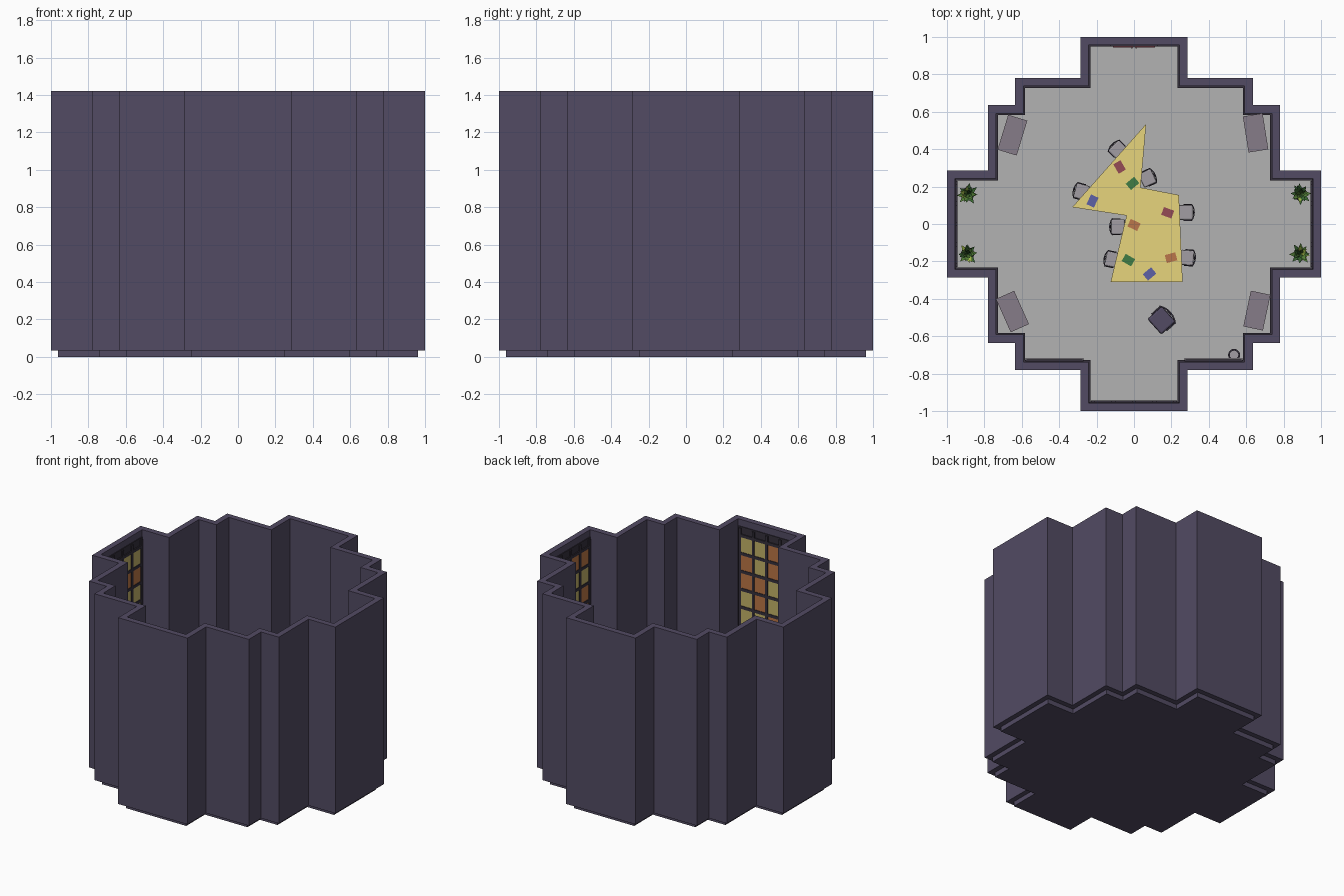
import bpy, bmesh, math, random
from mathutils import Matrix, Vector

if "Cube" in bpy.data.objects:
    bpy.data.objects.remove(bpy.data.objects["Cube"])

random.seed(4)
R = math.radians
FLOOR = 0.037


def mat(name, r, g, b):
    m = bpy.data.materials.new(name)
    m.diffuse_color = (r, g, b, 1)
    m.use_nodes = True
    m.node_tree.nodes["Principled BSDF"].inputs["Base Color"].default_value = m.diffuse_color
    return m


WALL = mat("wall_purple", 0.085, 0.07, 0.125)
DARK = mat("dark_trim", 0.035, 0.03, 0.045)
GREY = mat("floor_grey", 0.45, 0.45, 0.45)
CAB = mat("cabinet_mauve", 0.24, 0.2, 0.25)
YELLOW = mat("table_yellow", 0.8, 0.66, 0.2)
ORANGE = mat("table_orange", 0.75, 0.27, 0.09)
SEAT = mat("seat_grey", 0.36, 0.34, 0.37)
PANES = [mat("pane_yellow", 0.55, 0.45, 0.14), mat("pane_orange", 0.5, 0.18, 0.06)]
RED = mat("red", 0.3, 0.07, 0.09)
GREEN = mat("green", 0.05, 0.2, 0.06)
BLUE = mat("blue", 0.11, 0.12, 0.38)
BROWN = mat("brown", 0.5, 0.18, 0.07)
LEAF = [mat("leaf_dark", 0.04, 0.13, 0.03), mat("leaf_mid", 0.09, 0.22, 0.04),
        mat("leaf_light", 0.35, 0.5, 0.07)]


def obj(name, bm, *mats, M=None):
    if M is not None:
        bm.transform(M)
    bmesh.ops.recalc_face_normals(bm, faces=bm.faces)
    me = bpy.data.meshes.new(name)
    bm.to_mesh(me)
    bm.free()
    for m in mats:
        me.materials.append(m)
    o = bpy.data.objects.new(name, me)
    bpy.context.collection.objects.link(o)
    return o


def box(name, size, loc, m, M=Matrix(), rot=0.0):
    bm = bmesh.new()
    bmesh.ops.create_cube(bm, size=1)
    T = Matrix.Translation(loc) @ Matrix.Rotation(rot, 4, 'Z') @ Matrix.Diagonal((*size, 1))
    return obj(name, bm, m, M=M @ T)


def cyl(name, r1, r2, h, loc, m, M=Matrix(), n=12):
    bm = bmesh.new()
    bmesh.ops.create_cone(bm, cap_ends=True, segments=n, radius1=r1, radius2=r2, depth=h)
    return obj(name, bm, m, M=M @ Matrix.Translation(loc))


def prism(name, pts, z0, z1, m):
    bm = bmesh.new()
    f = bm.faces.new([bm.verts.new((x, y, z0)) for x, y in pts])
    e = bmesh.ops.extrude_face_region(bm, geom=[f])
    bmesh.ops.translate(bm, vec=(0, 0, z1 - z0),
                        verts=[v for v in e["geom"] if isinstance(v, bmesh.types.BMVert)])
    return obj(name, bm, m)


def ring(name, outer, inner, z0, z1, m):
    bm = bmesh.new()
    loops = [[bm.verts.new((x, y, z)) for x, y in p]
             for p, z in ((outer, z0), (outer, z1), (inner, z1), (inner, z0))]
    n = len(outer)
    for k in range(4):
        a, b = loops[k], loops[(k + 1) % 4]
        for i in range(n):
            j = (i + 1) % n
            bm.faces.new((a[i], a[j], b[j], b[i]))
    return obj(name, bm, m)


def plan(off):
    # stepped cross outline, shrunk by off
    a, b, c, d = (v - off for v in (0.285, 0.635, 0.78, 1.0))
    q = [(d, a), (c, a), (c, b), (b, b), (b, c), (a, c), (a, d)]
    out = []
    for _ in range(4):
        out += q
        q = [(-y, x) for x, y in q]
    return out


def circle(x, y, r, n=20):
    return [(x + r * math.cos(2 * math.pi * i / n), y + r * math.sin(2 * math.pi * i / n))
            for i in range(n)]


# shell
prism("base_slab", plan(0.037), 0, 0.035, WALL)
prism("floor", plan(0.043), 0.033, FLOOR, GREY)
ring("walls", plan(0), plan(0.043), 0.035, 1.42, WALL)
ring("baseboard", plan(0.042), plan(0.052), FLOOR, 0.075, DARK)

# windows on front, right and left arms, built facing +y then turned
for side, ang in (("front", 0), ("right", 90), ("left", -90)):
    M = Matrix.Rotation(R(ang), 4, 'Z')
    box(side + "_window_back", (0.48, 0.006, 1.29), (0, -0.955, 0.725), DARK, M)
    for i in range(5):
        box(side + "_mullion", (0.02, 0.014, 1.27), (-0.22 + 0.11 * i, -0.951, 0.725), DARK, M)
    for k in range(10):
        box(side + "_transom", (0.46, 0.014, 0.022), (0, -0.951, 1.306 - 0.133 * k), DARK, M)
    for i in range(4):
        for k in range(9):
            box(side + "_pane", (0.092, 0.006, 0.112),
                (-0.165 + 0.11 * i, -0.951, 1.2395 - 0.133 * k), random.choice(PANES), M)

# double door at the back
box("door_frame", (0.25, 0.008, 0.37), (0, 0.954, FLOOR + 0.185), DARK)
for s in (-1, 1):
    box("door_leaf", (0.11, 0.012, 0.35), (s * 0.057, 0.951, FLOOR + 0.175), RED)
    box("door_handle", (0.008, 0.008, 0.05), (s * 0.012, 0.942, FLOOR + 0.17), SEAT)

# whiteboards
for s in (-1, 1):
    box("whiteboard_frame", (0.31, 0.012, 0.2), (s * 0.425, -0.73, 0.27), DARK)
    box("whiteboard", (0.295, 0.014, 0.185), (s * 0.425, -0.729, 0.27), GREY)
    box("whiteboard_tray", (0.31, 0.02, 0.008), (s * 0.425, -0.726, 0.172), SEAT)

# corner cabinets
for x, y, a in ((-0.65, 0.475, -17), (0.65, 0.487, 9), (-0.65, -0.468, 24), (0.657, -0.463, -12)):
    box("cabinet", (0.107, 0.195, 0.25), (x, y, FLOOR + 0.125), CAB, rot=R(a))

# waste bin
ring("waste_bin", circle(0.535, -0.7, 0.032), circle(0.535, -0.7, 0.023), FLOOR, 0.11, DARK)
cyl("waste_bin_bottom", 0.025, 0.025, 0.006, (0.535, -0.7, FLOOR + 0.006), SEAT)

# angular table: orange edge, yellow inset top
TOP = 0.165
outline = [(0.065, 0.535), (0.035, 0.195), (0.24, 0.155), (0.26, -0.31),
           (-0.125, -0.31), (-0.04, 0.045), (-0.33, 0.09)]
prism("table_slab", outline, TOP - 0.018, TOP - 0.001, ORANGE)
bm = bmesh.new()
f = bm.faces.new([bm.verts.new((x, y, TOP)) for x, y in reversed(outline)])
f.normal_update()
rim = bmesh.ops.inset_region(bm, faces=[f], thickness=0.017, use_even_offset=True)["faces"]
for g in rim:
    g.material_index = 1
obj("table_top", bm, YELLOW, ORANGE)
for x, y in ((0.04, 0.44), (-0.25, 0.1), (0.0, 0.1), (0.21, 0.13), (0.23, -0.28), (-0.09, -0.28)):
    cyl("table_leg", 0.009, 0.009, TOP - 0.015 - FLOOR, (x, y, (TOP - 0.015 + FLOOR) / 2), DARK)

# folders on the table
for x, y, a, m in ((-0.077, 0.305, 120, RED), (-0.008, 0.217, 40, GREEN), (-0.222, 0.123, 65, BLUE),
                   (0.18, 0.06, -20, RED), (0, -0.005, -25, BROWN), (-0.03, -0.193, -30, GREEN),
                   (0.198, -0.18, 15, BROWN), (0.083, -0.267, 40, BLUE)):
    box("folder", (0.058, 0.044, 0.006), (x, y, TOP + 0.003), m, rot=R(a))


def chair(x, y, ang, m, s=1.0):
    # local +x points to the backrest
    M = Matrix.Translation((x, y, FLOOR)) @ Matrix.Rotation(R(ang), 4, 'Z') @ Matrix.Scale(s, 4)
    o = box("chair_seat", (0.074, 0.08, 0.014), (0, 0, 0.075), m, M)
    bev = o.modifiers.new("round", 'BEVEL')
    bev.width, bev.segments = 0.012 * s, 2
    arc = [(0.075 * math.cos(R(t)) - 0.03, 0.075 * math.sin(R(t))) for t in range(-36, 37, 12)]
    bm = bmesh.new()
    for (x0, y0), (x1, y1) in zip(arc, arc[1:]):
        c = Vector(((x0 + x1) / 2, (y0 + y1) / 2, 0.13))
        T = Matrix.Translation(c) @ Matrix.Rotation(math.atan2(y1 - y0, x1 - x0), 4, 'Z')
        bmesh.ops.create_cube(bm, size=1, matrix=T @ Matrix.Diagonal((0.018, 0.006, 0.07, 1)))
    obj("chair_back", bm, DARK, M=M)
    box("chair_back_post", (0.006, 0.02, 0.05), (0.041, 0, 0.088), DARK, M)
    for t in (-1, 1):
        box("chair_arm", (0.045, 0.006, 0.006), (0.01, t * 0.042, 0.108), DARK, M)
        box("chair_arm_post", (0.006, 0.006, 0.035), (0.0, t * 0.042, 0.09), DARK, M)
        for u in (-1, 1):
            cyl("chair_leg", 0.004, 0.004, 0.07, (u * 0.03, t * 0.033, 0.035), DARK, M, 8)


for x, y, a in ((-0.085, 0.395, 135), (-0.28, 0.172, 165), (0.072, 0.245, 25), (0.277, 0.062, 0),
                (-0.085, -0.015, 180), (-0.115, -0.19, 168), (0.283, -0.18, -5)):
    chair(x, y, a, SEAT)
chair(0.147, -0.515, 42, WALL, 1.4)

# potted plants
for px in (-0.89, 0.89):
    for py in (-0.16, 0.16):
        P = Matrix.Translation((px, py, FLOOR))
        cyl("plant_pot", 0.026, 0.036, 0.07, (0, 0, 0.035), DARK, P, 14)
        bm = bmesh.new()
        for n, reach, rise in ((8, 0.05, 0.05), (7, 0.04, 0.09), (5, 0.022, 0.125)):
            for i in range(n):
                t = 2 * math.pi * (i + random.uniform(-0.25, 0.25)) / n
                k = random.uniform(0.85, 1.15)
                d, w = Vector((math.cos(t), math.sin(t), 0)), Vector((-math.sin(t), math.cos(t), 0))
                up = Vector((0, 0, 1))
                base = up * 0.065
                mid = d * reach * 0.55 * k + up * (0.07 + rise * 0.75)
                tip = d * reach * 1.1 * k + up * (0.07 + rise)
                vs = [bm.verts.new(v) for v in (base, mid + w * 0.013 + up * 0.004, tip,
                                                mid - w * 0.013 + up * 0.004, mid)]
                c = random.choice((0, 0, 1, 1, 2))
                for q in ((0, 1, 4), (1, 2, 4), (2, 3, 4), (3, 0, 4)):
                    bm.faces.new([vs[j] for j in q]).material_index = c
        obj("plant_leaves", bm, *LEAF, M=P)
